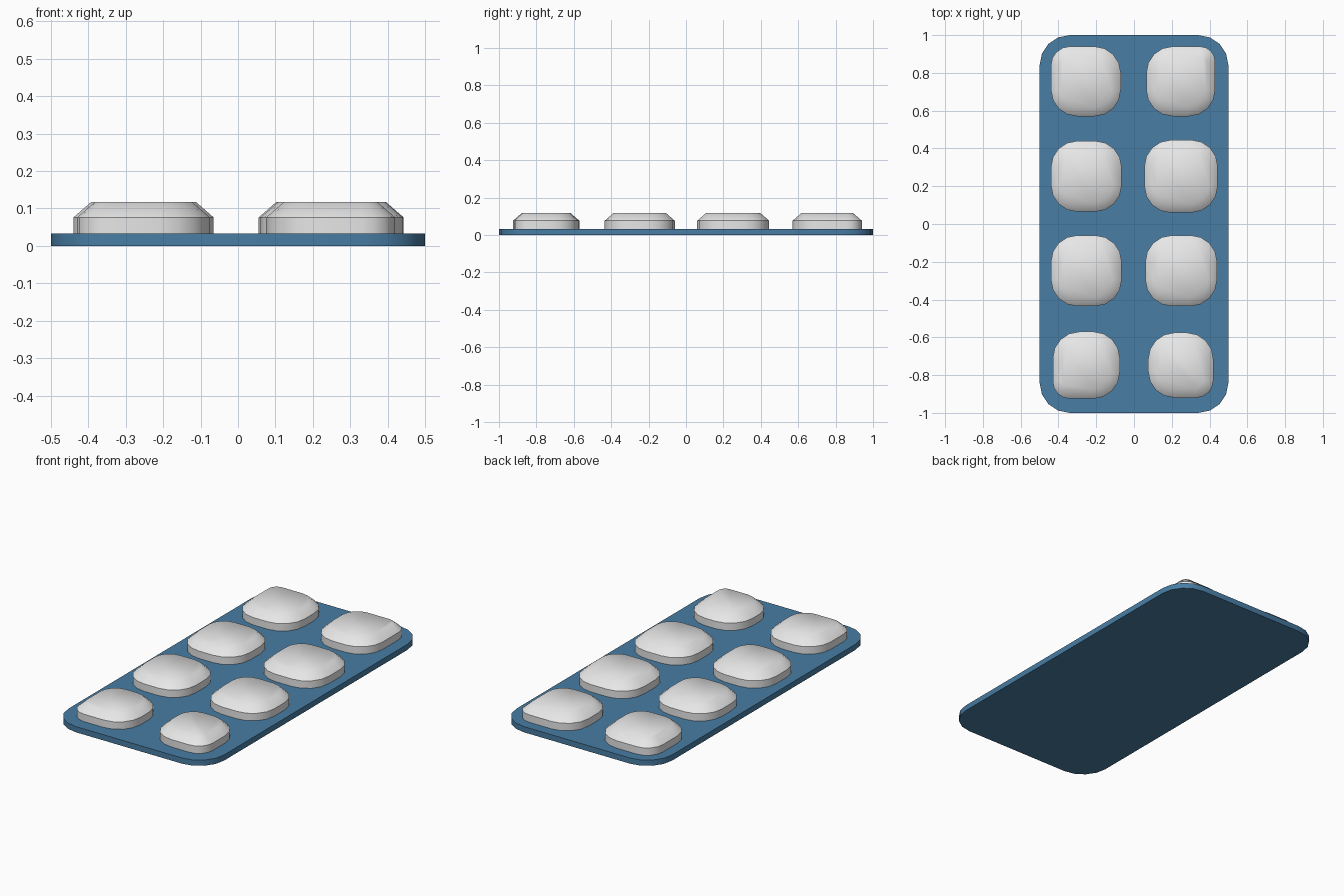
import bpy
import bmesh
from math import cos, sin, pi, radians

cube = bpy.data.objects.get("Cube")
if cube:
    bpy.data.objects.remove(cube, do_unlink=True)


def material(name, colour):
    mat = bpy.data.materials.new(name)
    mat.use_nodes = True
    mat.diffuse_color = (*colour, 1)
    mat.node_tree.nodes["Principled BSDF"].inputs["Base Color"].default_value = (*colour, 1)
    return mat


def rounded_outline(bounds, radii, inset=0, steps=4):
    """Counter-clockwise rounded rectangle; radii start at back left-hand corner (+x, +y)."""
    x0, x1, y0, y1 = bounds
    corners = ((x1, y1, -1, -1), (x0, y1, 1, -1), (x0, y0, 1, 1), (x1, y0, -1, 1))
    points = []
    for i, (x, y, sx, sy) in enumerate(corners):
        r = radii[i]
        for k in range(steps + 1):
            a = (i + k / steps) * pi / 2
            points.append((x + sx * r + (r - inset) * cos(a),
                           y + sy * r + (r - inset) * sin(a)))
    return points


def layered_solid(name, layers, mat):
    """Closed solid joining matching outlines stacked at given heights."""
    bm = bmesh.new()
    rings = [[bm.verts.new((x, y, z)) for x, y in outline] for outline, z in layers]
    for low, high in zip(rings, rings[1:]):
        for i in range(len(low)):
            j = (i + 1) % len(low)
            bm.faces.new((low[i], low[j], high[j], high[i]))
    bm.faces.new(rings[0][::-1])
    bm.faces.new(rings[-1])
    mesh = bpy.data.meshes.new(name)
    bm.to_mesh(mesh)
    bm.free()
    mesh.materials.append(mat)
    obj = bpy.data.objects.new(name, mesh)
    bpy.context.collection.objects.link(obj)
    bpy.ops.object.select_all(action='DESELECT')
    obj.select_set(True)
    bpy.context.view_layer.objects.active = obj
    bpy.ops.object.shade_smooth_by_angle(angle=radians(46))
    return obj


blue = material("tray_blue", (0.065, 0.205, 0.37))
grey = material("pad_grey", (0.8, 0.8, 0.8))

# Flat tray with rounded corners
TRAY_TOP = 0.033
tray_edge = rounded_outline((-0.5, 0.5, -1, 1), [0.16] * 4)
layered_solid("tray", [(tray_edge, 0), (tray_edge, TRAY_TOP)], blue)

# Eight chamfered pads: bounds and corner radii
R = 0.14
pads = {
    "pad_front_right": ((-0.43, -0.075, -0.925, -0.57), (R, R, 0.09, R)),
    "pad_front_left": ((0.075, 0.42, -0.92, -0.575), (R, R, R, 0.09)),
    "pad_mid_front_right": ((-0.44, -0.065, -0.435, -0.06), (R, R, R, R)),
    "pad_mid_front_left": ((0.06, 0.44, -0.435, -0.06), (R, R, R, R)),
    "pad_mid_back_right": ((-0.44, -0.065, 0.065, 0.44), (R, R, R, R)),
    "pad_mid_back_left": ((0.055, 0.443, 0.06, 0.445), (R, R, R, R)),
    "pad_back_right": ((-0.44, -0.07, 0.57, 0.94), (R, 0.1, R, R)),
    "pad_back_left": ((0.065, 0.43, 0.57, 0.94), (0.08, R, R, R)),
}
for name, (bounds, radii) in pads.items():
    wall = rounded_outline(bounds, radii)
    top = rounded_outline(bounds, radii, inset=0.047)
    layered_solid(name, [(wall, TRAY_TOP), (wall, 0.076), (top, 0.117)], grey)
